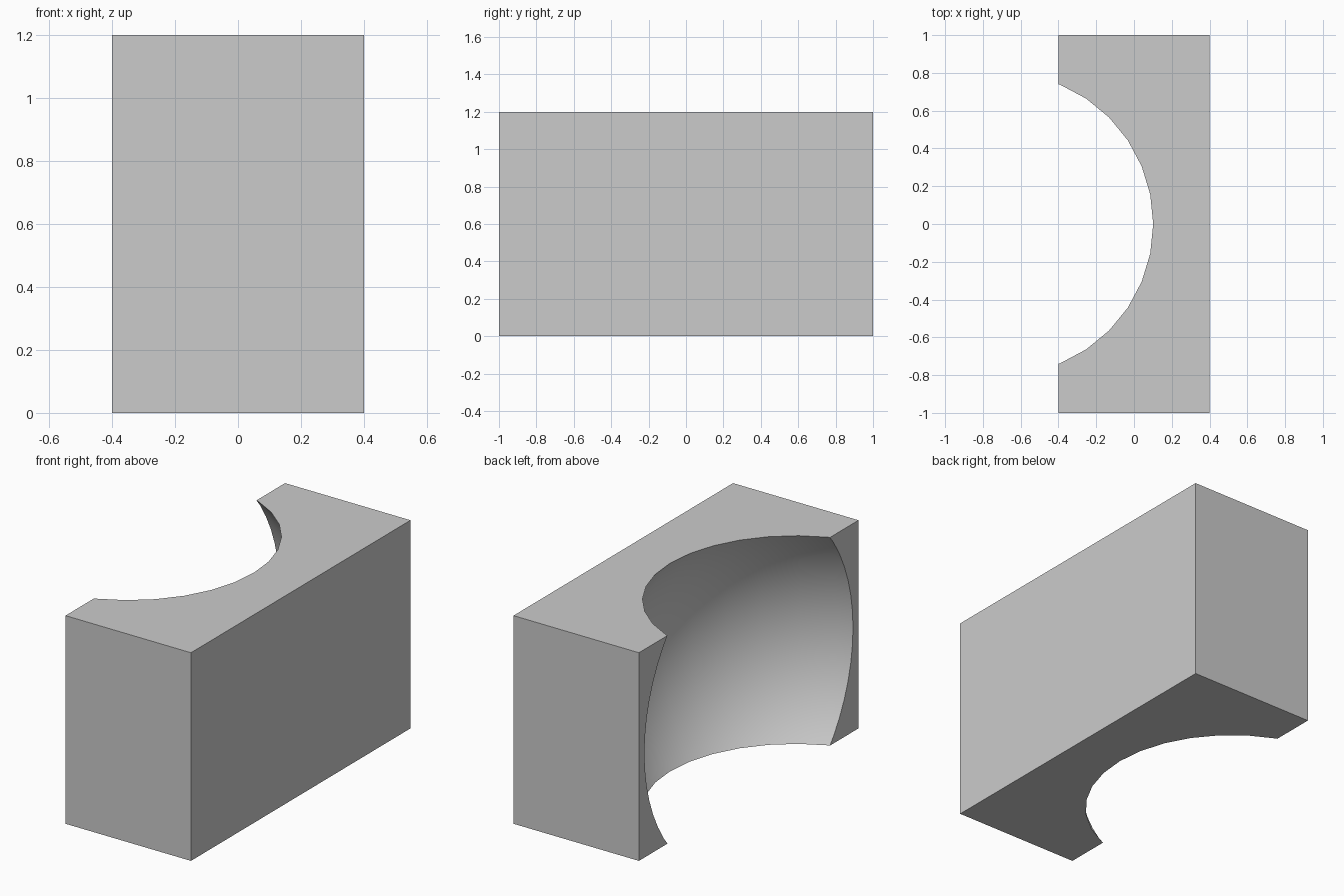
import bpy
import math

if "Cube" in bpy.data.objects:
    bpy.data.objects.remove(bpy.data.objects["Cube"])

# Solid rectangular block
bpy.ops.mesh.primitive_cube_add(size=1, location=(0, 0, 0.6))
block = bpy.context.object
block.name = "hollowed_block"
block.scale = (0.8, 2.0, 1.2)
bpy.ops.object.transform_apply(location=True, rotation=False, scale=True)

# Spherical cutter that scoops out the left side
bpy.ops.mesh.primitive_uv_sphere_add(segments=32, ring_count=32, radius=1.0,
                                     location=(-0.697, 0, 0.6))
cutter = bpy.context.object
cutter.name = "scoop_cutter"
cutter.hide_render = True

# Carve the scoop and drop the cutter
cut = block.modifiers.new("scoop", 'BOOLEAN')
cut.operation = 'DIFFERENCE'
cut.solver = 'EXACT'
cut.object = cutter
bpy.ops.object.select_all(action='DESELECT')
block.select_set(True)
bpy.context.view_layer.objects.active = block
bpy.ops.object.modifier_apply(modifier=cut.name)
bpy.data.objects.remove(cutter)

# Smooth scoop, crisp block edges
bpy.ops.object.shade_smooth_by_angle(angle=math.radians(15))
